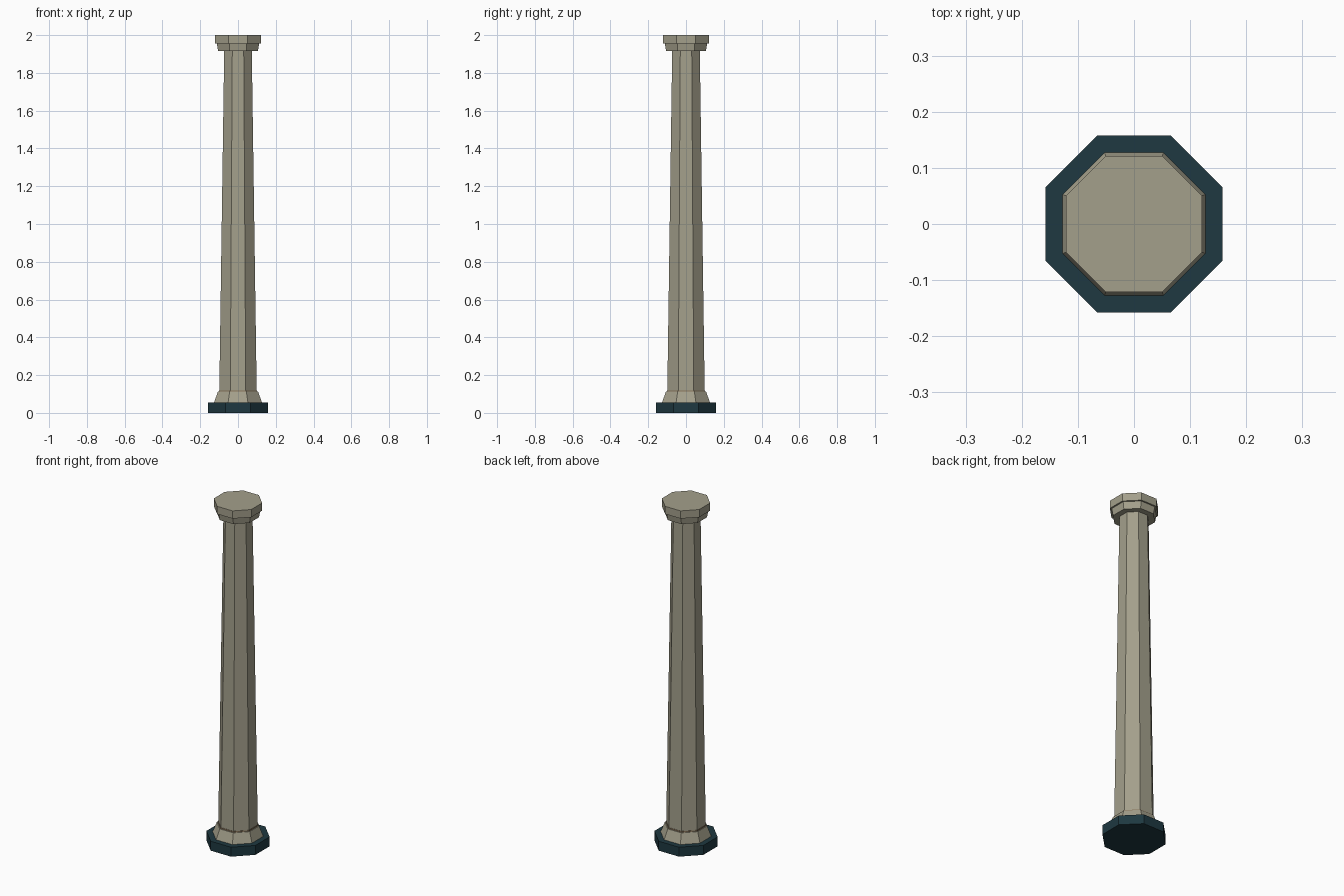
import bpy, bmesh, math

if "Cube" in bpy.data.objects:
    bpy.data.objects.remove(bpy.data.objects["Cube"])

SIDES = 8


def material(name, rgb):
    m = bpy.data.materials.new(name)
    m.diffuse_color = (*rgb, 1)
    m.use_nodes = True
    m.node_tree.nodes["Principled BSDF"].inputs["Base Color"].default_value = m.diffuse_color
    return m


stone = material("stone", (0.37, 0.35, 0.26))
dark = material("dark_stone", (0.013, 0.04, 0.052))
brown = material("brown_trim", (0.24, 0.17, 0.10))


def octagon_part(name, profile, mat):
    """Closed solid from (flat-to-centre distance, z) rings."""
    bm = bmesh.new()
    rings = []
    for apothem, z in profile:
        r = apothem / math.cos(math.pi / SIDES)
        rings.append([bm.verts.new((r * math.cos((i + 0.5) * math.tau / SIDES),
                                    r * math.sin((i + 0.5) * math.tau / SIDES), z))
                      for i in range(SIDES)])
    for a, b in zip(rings, rings[1:]):
        for i in range(SIDES):
            j = (i + 1) % SIDES
            bm.faces.new((a[i], a[j], b[j], b[i]))
    bm.faces.new(rings[0][::-1])
    bm.faces.new(rings[-1])
    mesh = bpy.data.meshes.new(name)
    bm.to_mesh(mesh)
    bm.free()
    mesh.materials.append(mat)
    ob = bpy.data.objects.new(name, mesh)
    bpy.context.collection.objects.link(ob)
    return ob


# Foot of the column
octagon_part("plinth", [(0.158, 0), (0.158, 0.055)], dark)
octagon_part("base_flare", [(0.127, 0.055), (0.106, 0.113)], stone)
octagon_part("base_trim", [(0.102, 0.113), (0.101, 0.119)], brown)

# Tapered shaft
octagon_part("shaft", [(0.099, 0.113), (0.073, 1.92)], stone)

# Stepped capital
octagon_part("capital_neck", [(0.105, 1.915), (0.112, 1.955)], stone)
octagon_part("capital_top", [(0.121, 1.955), (0.121, 2.0)], stone)
